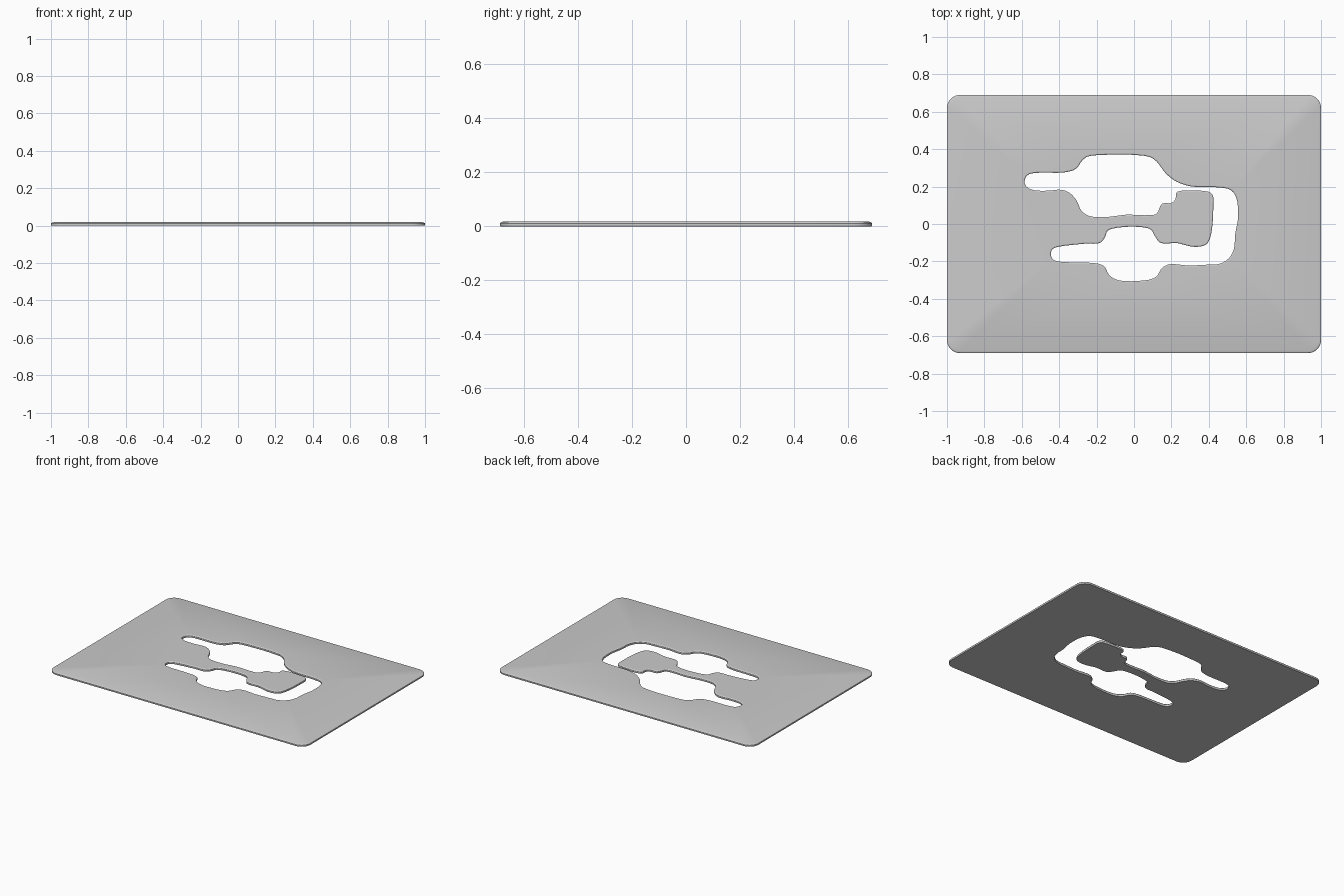
import bpy, bmesh, math
from mathutils import Vector

if "Cube" in bpy.data.objects:
    bpy.data.objects.remove(bpy.data.objects["Cube"])

# Key points of the winding cut-out, clockwise from the upper arm's tip
HOLE = [(-.585, .225), (-.57, .26), (-.53, .273), (-.38, .275), (-.31, .295), (-.28, .335),
        (-.25, .36), (-.15, .37), (-.05, .372), (.08, .36), (.12, .335), (.17, .27),
        (.23, .225), (.31, .2), (.45, .196), (.52, .18), (.55, .13), (.556, .03),
        (.54, -.06), (.535, -.13), (.51, -.18), (.46, -.212), (.40, -.217), (.29, -.222),
        (.19, -.215), (.15, -.235), (.12, -.28), (.08, -.298), (-.04, -.306), (-.10, -.295),
        (-.135, -.27), (-.16, -.225), (-.22, -.208), (-.41, -.2), (-.44, -.18), (-.44, -.14),
        (-.41, -.123), (-.26, -.105), (-.18, -.1), (-.155, -.07), (-.14, -.035), (-.04, -.015),
        (.05, -.018), (.09, -.03), (.115, -.07), (.14, -.1), (.23, -.102), (.32, -.122),
        (.385, -.11), (.405, -.08), (.42, 0), (.424, .1), (.42, .155), (.40, .172),
        (.23, .172), (.22, .13), (.20, .113), (.15, .108), (.12, .055), (.08, .047),
        (-.04, .05), (-.15, .037), (-.24, .043), (-.28, .07), (-.31, .13), (-.35, .17),
        (-.39, .183), (-.46, .178), (-.54, .182), (-.575, .2)]


def smooth_loop(pts, steps=4):
    """Closed Catmull-Rom through the points, with chord-limited tangents."""
    p = [Vector(q) for q in pts]
    n, out = len(p), []
    tan = [((p[(i + 1) % n] - p[i]).normalized() + (p[i] - p[i - 1]).normalized()).normalized()
           for i in range(n)]
    for i in range(n):
        a, b = p[i], p[(i + 1) % n]
        d = min((b - a).length, .07)
        for s in range(steps):
            t = s / steps
            out.append(a * (2*t**3 - 3*t*t + 1) + tan[i] * d * (t**3 - 2*t*t + t)
                       + b * (3*t*t - 2*t**3) + tan[(i + 1) % n] * d * (t**3 - t*t))
    return out


def rounded_rect(hx, hy, r, steps=10):
    """Anticlockwise rounded rectangle."""
    out = []
    for k, (sx, sy) in enumerate([(1, 1), (-1, 1), (-1, -1), (1, -1)]):
        for s in range(steps + 1):
            a = (k + s / steps) * math.pi / 2
            out.append(Vector((sx * (hx - r) + r * math.cos(a), sy * (hy - r) + r * math.sin(a))))
    return out


def offset(pts, d):
    """Move a loop to its left, which is into the plate material here."""
    n, out = len(pts), []
    for i in range(n):
        t = (pts[(i + 1) % n] - pts[i - 1]).normalized()
        out.append(pts[i] + Vector((-t.y, t.x)) * d)
    return out


def wall(bm, pts, profile):
    """Loft a rim through (inset, height) steps; return bottom and top edges."""
    rings = [[bm.verts.new((q.x, q.y, z)) for q in offset(pts, d)] for d, z in profile]
    n = len(pts)
    for lo, hi in zip(rings, rings[1:]):
        for i in range(n):
            j = (i + 1) % n
            bm.faces.new((lo[i], lo[j], hi[j], hi[i]))
    return [[bm.edges.get((r[i], r[(i + 1) % n])) for i in range(n)] for r in (rings[0], rings[-1])]


# Plate: softened outer rim, softened cut-out rim, flat top and bottom
bm = bmesh.new()
outer = wall(bm, rounded_rect(1, .69, .07), [(.002, 0), (0, .003), (0, .011), (.004, .015), (.014, .018)])
inner = wall(bm, smooth_loop(HOLE), [(.001, 0), (0, .003), (0, .013), (.002, .016), (.006, .018)])
for a, b in zip(outer, inner):
    bmesh.ops.triangle_fill(bm, use_beauty=True, use_dissolve=False, edges=a + b)
bmesh.ops.recalc_face_normals(bm, faces=bm.faces)

mesh = bpy.data.meshes.new("cutout_plate")
bm.to_mesh(mesh)
bm.free()
plate = bpy.data.objects.new("cutout_plate", mesh)
bpy.context.collection.objects.link(plate)
bpy.context.view_layer.objects.active = plate
plate.select_set(True)
bpy.ops.object.shade_smooth_by_angle(angle=math.radians(20))
